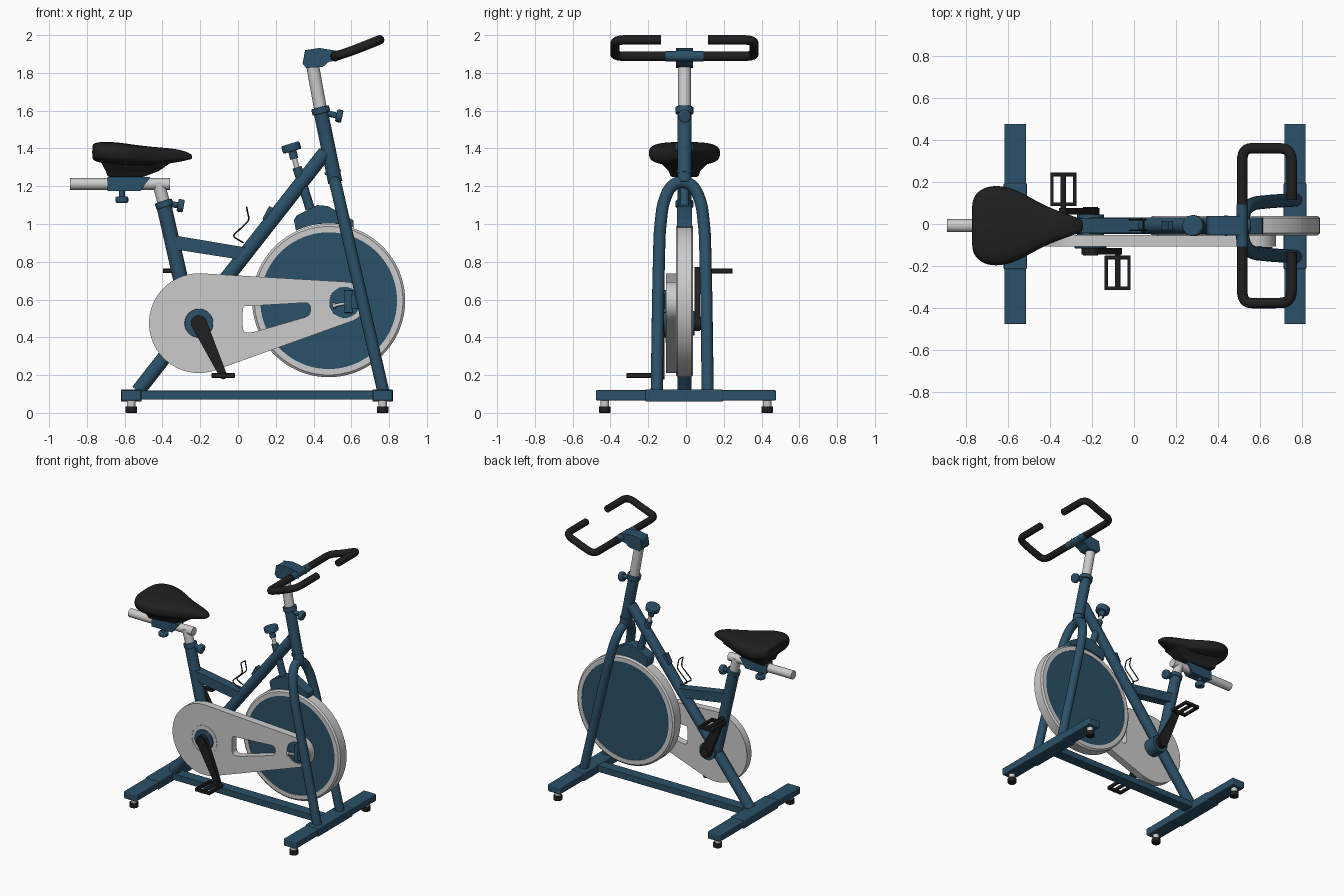
import bpy, bmesh, math
from mathutils import Vector as V

if "Cube" in bpy.data.objects:
    bpy.data.objects.remove(bpy.data.objects["Cube"])

def material(name, rgb):
    m = bpy.data.materials.new(name)
    m.diffuse_color = (*rgb, 1)
    m.use_nodes = True
    m.node_tree.nodes["Principled BSDF"].inputs["Base Color"].default_value = m.diffuse_color
    return m
BLUE = material("blue paint", (0.025, 0.082, 0.14))
BLACK = material("black rubber", (0.014, 0.014, 0.015))
CY = -0.008                                   # centre plane of the frame

def finish(o, mat, bevel=0):
    bpy.ops.object.select_all(action='DESELECT')
    o.select_set(True)
    bpy.context.view_layer.objects.active = o
    if o.type == 'CURVE':
        bpy.ops.object.convert(target='MESH')
        o = bpy.context.object
    if mat:
        o.data.materials.clear()
        o.data.materials.append(mat)
    if bevel:
        b = o.modifiers.new("bevel", 'BEVEL')
        b.width, b.segments, b.limit_method = bevel, 3, 'ANGLE'
    bpy.ops.object.shade_smooth_by_angle(angle=math.radians(35))
    return o

def from_bmesh(name, bm, mat, bevel=0):
    bmesh.ops.recalc_face_normals(bm, faces=bm.faces)
    me = bpy.data.meshes.new(name)
    bm.to_mesh(me)
    bm.free()
    o = bpy.data.objects.new(name, me)
    bpy.context.collection.objects.link(o)
    return finish(o, mat, bevel)

def rounded(pts, r, closed=False):
    pts, out, n = [V(p) for p in pts], [], len(pts)
    for i, p in enumerate(pts):
        if not closed and i in (0, n - 1):
            out.append(p)
            continue
        a, b = pts[i - 1] - p, pts[(i + 1) % n] - p
        p1 = p + a.normalized() * min(r, a.length * .49)
        p2 = p + b.normalized() * min(r, b.length * .49)
        out += [p1 * (1 - t)**2 + p * 2 * t * (1 - t) + p2 * t * t for t in (k / 6 for k in range(7))]
    return out

def curve(name, dims, splines, closed):
    c = bpy.data.curves.new(name, 'CURVE')
    c.dimensions = dims
    for pts in splines:
        s = c.splines.new('POLY')
        s.points.add(len(pts) - 1)
        for q, p in zip(s.points, pts):
            q.co = (*p, 1) if len(p) == 3 else (*p, 0, 1)
        s.use_cyclic_u = closed
    o = bpy.data.objects.new(name, c)
    bpy.context.collection.objects.link(o)
    return o

def tube(name, pts, r, mat=None, fillet=0.05):
    o = curve(name, '3D', [rounded(pts, fillet)], False)
    o.data.bevel_depth, o.data.bevel_resolution, o.data.use_fill_caps = r, 6, True
    return finish(o, mat)

def plate(name, outlines, y0, y1, mat=None, bevel=0):
    # x-z outlines (later ones are holes) extruded between y0 and y1
    o = curve(name, '2D', outlines, True)
    o.data.fill_mode, o.data.extrude = 'BOTH', abs(y1 - y0) / 2
    o.rotation_euler.x = math.pi / 2
    o.location.y = (y0 + y1) / 2
    return finish(o, mat, bevel)

def cyl(name, a, b, r, mat=None, r2=None, bevel=0, seg=32):
    a, b = V(a), V(b)
    bm = bmesh.new()
    bmesh.ops.create_cone(bm, cap_ends=True, segments=seg, radius1=r, radius2=r if r2 is None else r2, depth=(b - a).length)
    rot = (b - a).to_track_quat('Z', 'Y').to_matrix()
    for v in bm.verts:
        v.co = rot @ v.co + (a + b) / 2
    return from_bmesh(name, bm, mat, bevel)

def boxes(name, ranges, mat=None, bevel=0):
    bm = bmesh.new()
    for x0, x1, y0, y1, z0, z1 in ranges:
        for v in bmesh.ops.create_cube(bm, size=1)['verts']:
            v.co = V(((x0 + x1) / 2 + v.co.x * (x1 - x0), (y0 + y1) / 2 + v.co.y * (y1 - y0), (z0 + z1) / 2 + v.co.z * (z1 - z0)))
    return from_bmesh(name, bm, mat, bevel)

def loft(name, rings, mat, closed=False, bevel=0):
    bm = bmesh.new()
    rs = [[bm.verts.new(p) for p in ring] for ring in rings]
    n = len(rs[0])
    for i in range(len(rs) - (0 if closed else 1)):
        a, b = rs[i], rs[(i + 1) % len(rs)]
        for j in range(n):
            bm.faces.new((a[j], a[(j + 1) % n], b[(j + 1) % n], b[j]))
    if not closed:
        bm.faces.new(rs[0])
        bm.faces.new(rs[-1])
    return from_bmesh(name, bm, mat, bevel)

def circle(c, r, n=64, a0=0, a1=2 * math.pi, open_end=True):
    m = n if open_end else n - 1
    return [(c[0] + r * math.cos(a0 + (a1 - a0) * i / m), c[1] + r * math.sin(a0 + (a1 - a0) * i / m)) for i in range(n)]

def hull(c1, r1, c2, r2):
    dx, dz = c2[0] - c1[0], c2[1] - c1[1]
    t, b = math.atan2(dz, dx), math.acos((r1 - r2) / math.hypot(dx, dz))
    return circle(c1, r1, 40, t + b, t + 2 * math.pi - b, False) + circle(c2, r2, 24, t - b, t + b, False)

# base: cross bars with sleeves, centre beam, levelling feet
for end, x0, x1 in (("rear", -0.62, -0.51), ("front", 0.712, 0.82)):
    boxes(end + "_cross_bar", [(x0 + .003, x1 - .003, -0.477, 0.477, 0.066, 0.12)], BLUE, 0.006)
    boxes(end + "_sleeve", [(x0, x1, -0.215, 0.195, 0.059, 0.125)], BLUE, 0.006)
    for y in (-0.43, 0.43):
        fx = (x0 + x1) / 2
        cyl(end + "_foot_pad", (fx, y, 0), (fx, y, 0.035), 0.031, BLACK, bevel=0.004)
        cyl(end + "_foot_stem", (fx, y, 0.03), (fx, y, 0.07), 0.022)
boxes("base_beam", [(-0.52, 0.73, CY - .04, CY + .04, 0.07, 0.118)], BLUE, 0.004)

# frame tubes
cyl("down_tube", (-0.53, CY, 0.115), (0.462, CY, 1.38), 0.038, BLUE)
cyl("seat_tube", (-0.25, CY, 0.47), (-0.395, CY, 1.11), 0.04, BLUE)
cyl("seat_tube_collar", (-0.386, CY, 1.09), (-0.396, CY, 1.122), 0.047, BLUE, bevel=0.004)
plate("frame_strut", [[(-0.34, 0.94), (-0.33, 0.865), (-0.01, 0.815), (0.045, 0.875)]], CY - .035, CY + .035, BLUE, 0.006)
cyl("head_tube", (0.515, CY, 1.22), (0.437, CY, 1.6), 0.038, BLUE)
cyl("head_collar", (0.442, CY, 1.585), (0.434, CY, 1.618), 0.048, BLUE, bevel=0.004)
cyl("fork_collar", (0.503, CY, 1.268), (0.5, CY, 1.282), 0.043, BLUE)
half = [(0.135, .11), (0.128, .6), (0.12, .95), (0.104, 1.1), (0.072, 1.185), (0.035, 1.217)]
arch = [(-y, z) for y, z in half] + [(0, 1.223)] + half[::-1]
tube("front_fork", [(0.51 + (1.24 - z) * .23, y - .02, z) for y, z in arch], 0.032, BLUE, 0.04)

# flywheel
W = (0.48, 0.594)
prof = [(0.362, -.046), (0.393, -.046), (0.405, -.036), (0.405, .036), (0.393, .046), (0.362, .046)]
loft("flywheel_rim", [[(W[0] + r * math.cos(a), CY + y, W[1] + r * math.sin(a)) for r, y in prof]
                      for a in (math.tau * i / 96 for i in range(96))], None, True)
cyl("flywheel_disc", (W[0], CY - .041, W[1]), (W[0], CY + .041, W[1]), 0.364, BLUE, seg=96)

# drive guard with slot and axle opening
B = (-0.207, 0.475)
slot = rounded([(0.025, 0.565), (0.025, 0.425), (0.075, 0.425), (0.385, 0.515), (0.385, 0.585), (0.05, 0.565)], 0.035, True)
plate("drive_guard", [hull(B, 0.264, (0.568, 0.587), 0.107), [tuple(p) for p in slot], circle((0.565, 0.585), 0.082)],
      -0.106, -0.052)
cyl("axle_cover", (0.565, -0.1, 0.585), (0.565, -0.05, 0.585), 0.082, BLUE)
plate("guard_trim_ring", [circle(B, 0.106), circle(B, 0.101)], -0.108, -0.1)
boxes("axle_bracket", [(0.56, 0.61, -0.135, -0.09, 0.53, 0.65), (0.6, 0.66, -0.15, -0.11, 0.55, 0.63)], BLUE, 0.004)
cyl("axle_bolt", (0.5, -0.125, 0.567), (0.57, -0.125, 0.58), 0.008)
cyl("axle_nut", (0.5, -0.125, 0.567), (0.517, -0.125, 0.57), 0.016, seg=6)

# bottom bracket, cranks and pedals
cyl("bottom_bracket", (B[0], -0.06, B[1]), (B[0], 0.045, B[1]), 0.065, BLUE)
cyl("crank_cover", (B[0], -0.1, B[1]), (B[0], -0.116, B[1]), 0.076, BLUE, bevel=0.004)
for side, s, yc, yp, yq in (("front", 1, -0.13, -0.15, -0.315), ("back", -1, 0.06, 0.085, 0.245)):
    P = (B[0] + s * 0.129, B[1] - s * 0.277)
    plate(side + "_crank", [hull(B, 0.042, P, 0.02)], yc - .015, yc + .015, BLACK, 0.004)
    cyl(side + "_crank_hub", (B[0], yc - .02, B[1]), (B[0], yc + .02, B[1]), 0.036, BLACK)
    cyl(side + "_pedal_spindle", (P[0], yc, P[1]), (P[0], yq, P[1]), 0.013, BLACK, seg=16)
    x, z, lo, hi = P[0], P[1], min(yp, yq), max(yp, yq)
    boxes(side + "_pedal", [(x + a, x + b, lo, hi, z - .012, z + .012) for a, b in ((-.062, -.046), (.046, .062))] +
          [(x - .062, x + .062, a, a + .018, z - .012, z + .012) for a in (lo, hi - .018)], BLACK, 0.003)

# brake: knob, rod and pad over the flywheel
cyl("brake_knob", (0.288, CY, 1.385), (0.276, CY, 1.425), 0.05, BLUE, bevel=0.008)
cyl("brake_knob_neck", (0.298, CY, 1.345), (0.287, CY, 1.39), 0.022, BLUE)
cyl("brake_rod", (0.32, CY, 1.27), (0.292, CY, 1.37), 0.014)
cyl("brake_sleeve", (0.382, CY, 1.08), (0.313, CY, 1.3), 0.025, BLUE)
pad = circle(W, 0.409, 16, math.radians(115), math.radians(71), False)
plate("brake_pad", [pad + [(0.61, 1.02), (0.475, 1.095), (0.42, 1.1), (0.31, 1.045), (0.296, 1.02)]], CY - .04, CY + .04, BLUE, 0.005)

# bottle cage wires
for y in (-0.03, 0.02):
    tube("bottle_cage_wire", [(0.03, y, 0.9), (-0.03, y, 0.935), (0.06, y, 1.02), (0.045, y, 1.09)], 0.004, BLACK, 0.02)
tube("bottle_cage_hoop", [(0.045, -0.03, 1.09), (0.045, 0.02, 1.09)], 0.004, BLACK)
plate("cage_mount", [[(0.13, 1.03), (0.165, 1.095), (0.185, 1.085), (0.2, 1.03), (0.16, 0.98)]], CY - .02, CY + .02, BLUE, 0.004)

# handlebar post, clamp and bars
cyl("handlebar_post", (0.44, CY, 1.59), (0.393, CY, 1.85), 0.034)
clamp = [(0.342, 1.85), (0.355, 1.92), (0.43, 1.932), (0.535, 1.915), (0.545, 1.87), (0.48, 1.858), (0.45, 1.832), (0.36, 1.826)]
plate("handlebar_clamp", [clamp], CY - .045, CY + .045, BLUE, 0.018)
cyl("handlebar_centre", (0.515, CY - .1, 1.888), (0.515, CY + .1, 1.888), 0.027, BLUE)
for side, s in (("front", -1), ("back", 1)):
    tube(side + "_handlebar", [(0.515, CY + s * y, z) if x == 0 else (x, CY + s * y, z) for x, y, z in
         ((0, .09, 1.888), (0, .368, 1.888), (0.6, .368, 1.915), (0.75, .368, 1.975), (0.75, .125, 1.975))], 0.025, BLACK, 0.06)

# adjusting knobs
def knob(name, a, b, c):
    cyl(name + "_stem", a, b, 0.016, BLUE)
    cyl(name, b, c, 0.034, BLUE, bevel=0.008)
knob("post_knob", (0.45, CY, 1.59), (0.52, CY, 1.575), (0.552, CY, 1.568))
knob("seat_post_knob", (-0.39, CY, 1.11), (-0.32, CY, 1.1), (-0.287, CY, 1.094))
knob("slider_knob", (-0.615, CY, 1.19), (-0.615, CY, 1.145), (-0.615, CY, 1.112))

# seat post, rail, slider and saddle
cyl("seat_post", (-0.39, CY, 1.1), (-0.422, CY, 1.22), 0.033)
cyl("seat_rail", (-0.89, CY, 1.212), (-0.36, CY, 1.212), 0.031)
plate("seat_slider", [[(-0.69, 1.176), (-0.69, 1.248), (-0.465, 1.248), (-0.515, 1.176)]], CY - .037, CY + .037, BLUE, 0.014)
def rect(x0, x1, w, z):
    return [(x0, CY - w, z), (x1, CY - w * .5, z), (x1, CY + w * .5, z), (x0, CY + w, z)]
loft("saddle_base", [rect(-0.69, -0.5, .075, 1.25), rect(-0.7, -0.42, .085, 1.28), rect(-0.73, -0.34, .14, 1.335)], BLACK, bevel=0.008)
secs = [(-0.772, .09, 1.41, 1.35), (-0.765, .14, 1.43, 1.335), (-0.72, .185, 1.436, 1.32), (-0.64, .196, 1.434, 1.312),
        (-0.55, .17, 1.42, 1.308), (-0.45, .108, 1.408, 1.308), (-0.36, .07, 1.402, 1.32), (-0.29, .046, 1.39, 1.333),
        (-0.25, .03, 1.372, 1.342), (-0.243, .016, 1.362, 1.348)]
def sgn_pow(v, p):
    return math.copysign(abs(v)**p, v)
rings = [[(x, CY + w * sgn_pow(math.cos(a), .65), (t + b) / 2 + (t - b) / 2 * sgn_pow(math.sin(a), .65))
          for a in (math.tau * i / 20 for i in range(20))] for x, w, t, b in secs]
saddle = loft("saddle", rings, BLACK)
saddle.data.polygons.foreach_set("use_smooth", [True] * len(saddle.data.polygons))
saddle.modifiers.new("subsurf", 'SUBSURF').levels = 2
saddle.modifiers["subsurf"].render_levels = 2
